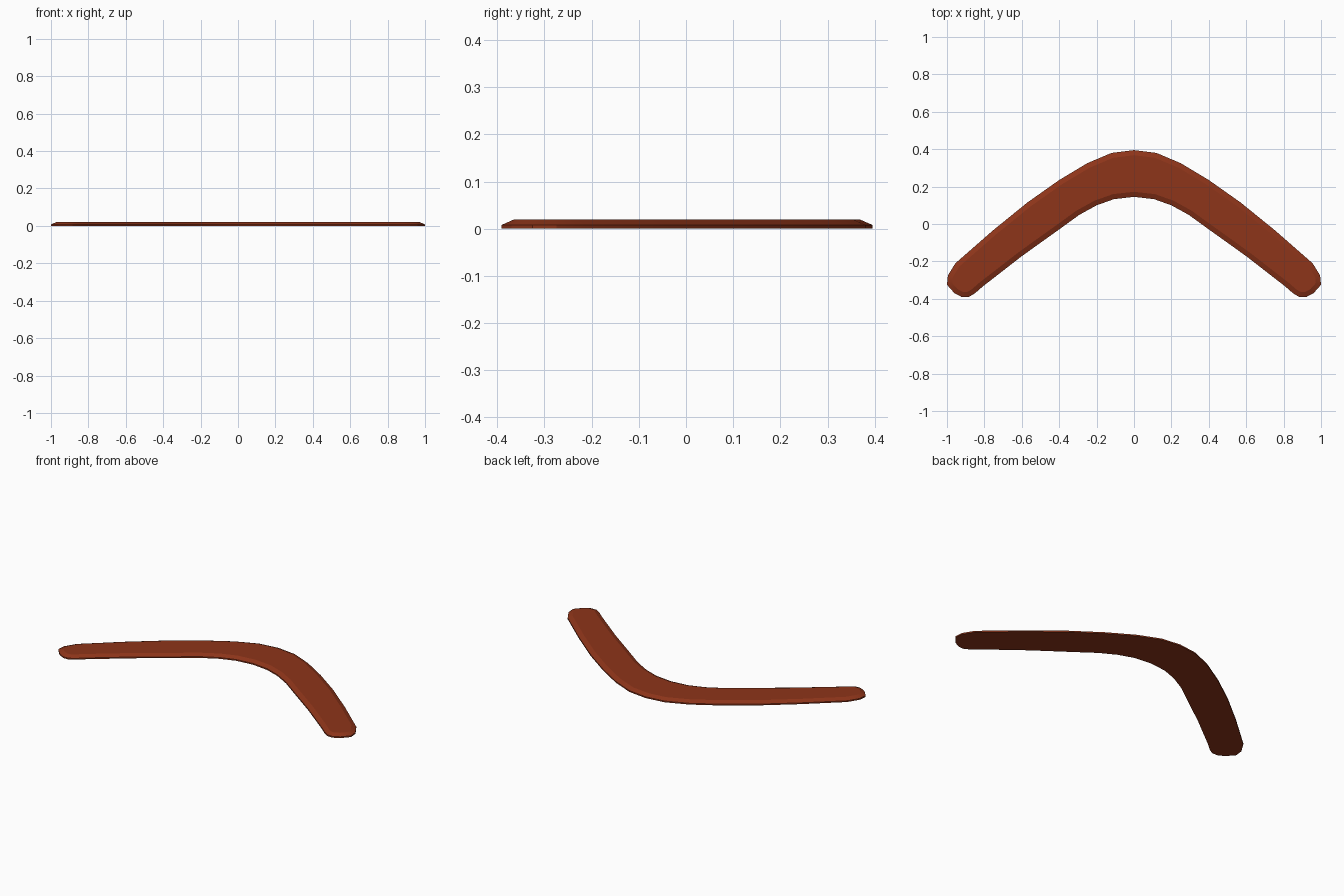
import bpy, bmesh

if "Cube" in bpy.data.objects:
    bpy.data.objects.remove(bpy.data.objects["Cube"])

EDGE, TOP, BEVEL = 0.008, 0.02, 0.027

# Right half of the outline: outer crown, rounded tip, inner curve
half = [(0, 0.395), (0.12, 0.38), (0.25, 0.325), (0.40, 0.235), (0.57, 0.115),
        (0.755, -0.035), (0.955, -0.21), (0.995, -0.275), (1.0, -0.325),
        (0.96, -0.37), (0.92, -0.388), (0.885, -0.388), (0.85, -0.37), (0.81, -0.335),
        (0.60, -0.172), (0.385, -0.018), (0.294, 0.048), (0.20, 0.10),
        (0.107, 0.133), (0, 0.145)]
half = [(x, y * 0.395 / 0.392 if y < -0.38 else y) for x, y in half]
outline = half + [(-x, y) for x, y in reversed(half[1:-1])]

# Flat plate with upright rim
bm = bmesh.new()
low = [bm.verts.new((x, y, 0)) for x, y in outline]
high = [bm.verts.new((x, y, EDGE)) for x, y in outline]
bm.faces.new(low)
top = bm.faces.new(high)
n = len(outline)
for i in range(n):
    j = (i + 1) % n
    bm.faces.new((low[i], low[j], high[j], high[i]))
bmesh.ops.recalc_face_normals(bm, faces=bm.faces)

# Sloped edge running round the upper face
bmesh.ops.inset_region(bm, faces=[top], thickness=BEVEL, use_boundary=True,
                       use_even_offset=True)
for v in top.verts:
    v.co.z = TOP

mesh = bpy.data.meshes.new("boomerang")
bm.to_mesh(mesh)
bm.free()
boomerang = bpy.data.objects.new("boomerang", mesh)
bpy.context.collection.objects.link(boomerang)

# Reddish brown wood
wood = bpy.data.materials.new("wood")
wood.diffuse_color = (0.27, 0.035, 0.01, 1)
wood.use_nodes = True
wood.node_tree.nodes["Principled BSDF"].inputs["Base Color"].default_value = wood.diffuse_color
mesh.materials.append(wood)

# Soft along the rim, crisp between rim, slope and flat top
bpy.context.view_layer.objects.active = boomerang
boomerang.select_set(True)
bpy.ops.object.shade_smooth_by_angle(angle=0.35)
